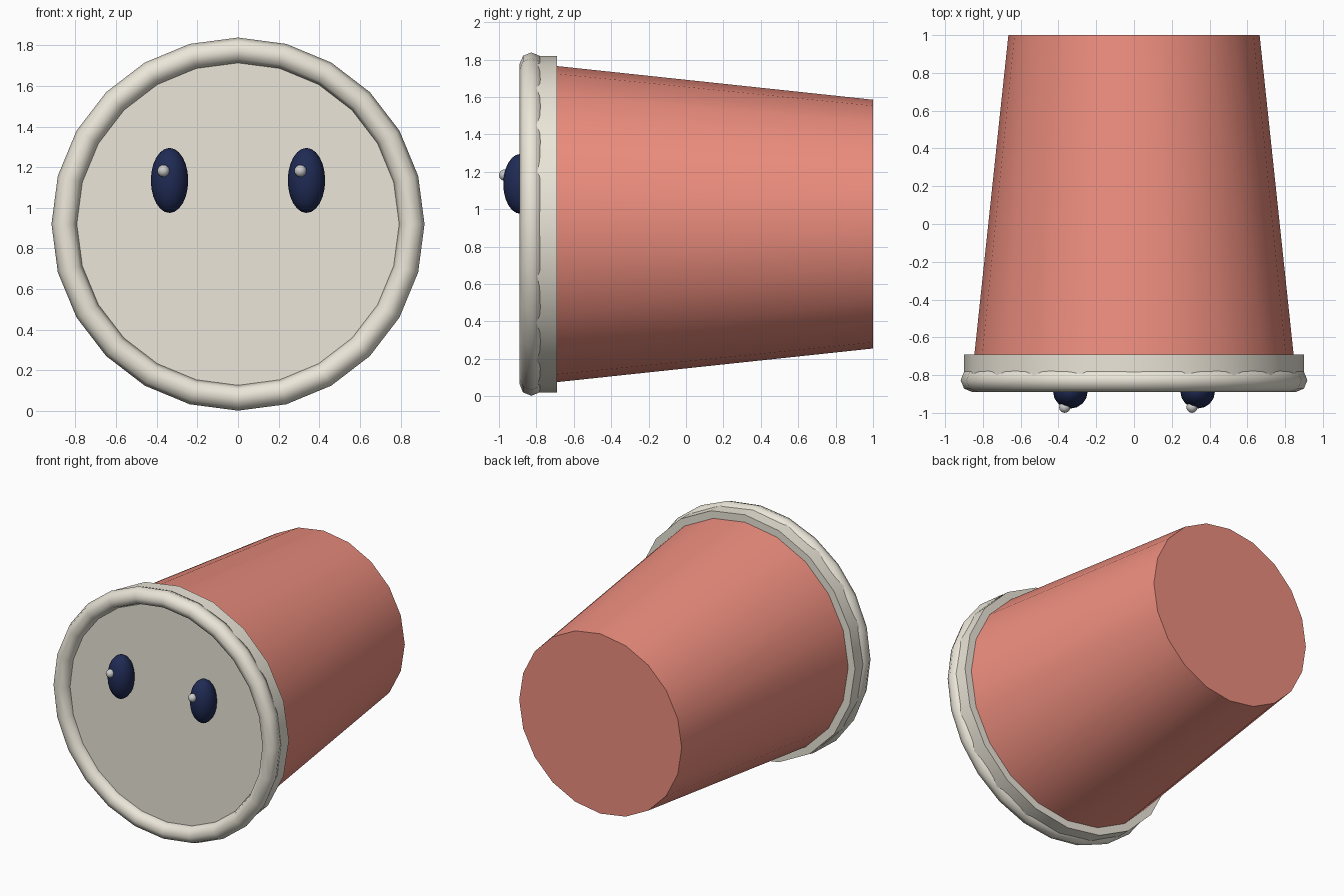
import bpy
from math import radians

if "Cube" in bpy.data.objects:
    bpy.data.objects.remove(bpy.data.objects["Cube"])

CZ = 0.92  # height of the cup axis


def material(name, rgb):
    m = bpy.data.materials.new(name)
    m.diffuse_color = (*rgb, 1)
    m.use_nodes = True
    m.node_tree.nodes["Principled BSDF"].inputs["Base Color"].default_value = m.diffuse_color
    return m


cream = material("cream", (0.83, 0.79, 0.69))
salmon = material("salmon", (0.85, 0.27, 0.21))
navy = material("navy", (0.014, 0.024, 0.09))
white = material("white", (0.8, 0.8, 0.8))


def finish(name, mat, angle):
    ob = bpy.context.object
    ob.name = ob.data.name = name
    ob.data.materials.append(mat)
    bpy.ops.object.transform_apply(location=False, rotation=True, scale=True)
    bpy.ops.object.shade_smooth_by_angle(angle=radians(angle))
    return ob


def tapered_drum(name, mat, y0, r0, y1, r1):
    """Capped 20-sided cone section running along y."""
    bpy.ops.mesh.primitive_cone_add(
        vertices=20, radius1=r0, radius2=r1, depth=y1 - y0,
        location=(0, (y0 + y1) / 2, CZ), rotation=(radians(-90), 0, 0))
    return finish(name, mat, 40)


def ball(name, mat, loc, size, seg, rings):
    bpy.ops.mesh.primitive_uv_sphere_add(
        segments=seg, ring_count=rings, radius=1, location=loc)
    bpy.context.object.scale = size
    return finish(name, mat, 80)


# Cup body and lid
tapered_drum("cup_body", salmon, -0.70, 0.846, 1.0, 0.665)
tapered_drum("lid", cream, -0.83, 0.90, -0.69, 0.90)

# Rolled rim around the lid
bpy.ops.mesh.primitive_torus_add(
    major_segments=24, minor_segments=8, major_radius=0.855, minor_radius=0.063,
    location=(0, -0.827, CZ), rotation=(radians(-90), 0, 0))
finish("lid_rim", cream, 60)

# Eyes with highlights, both highlights shifted to the same side
for side, x in (("left", -0.337), ("right", 0.337)):
    ball(f"{side}_eye", navy, (x, -0.885, 1.135), (0.092, 0.092, 0.16), 16, 12)
    ball(f"{side}_eye_highlight", white, (x - 0.03, -0.97, 1.182),
         (0.03, 0.03, 0.03), 12, 8)
